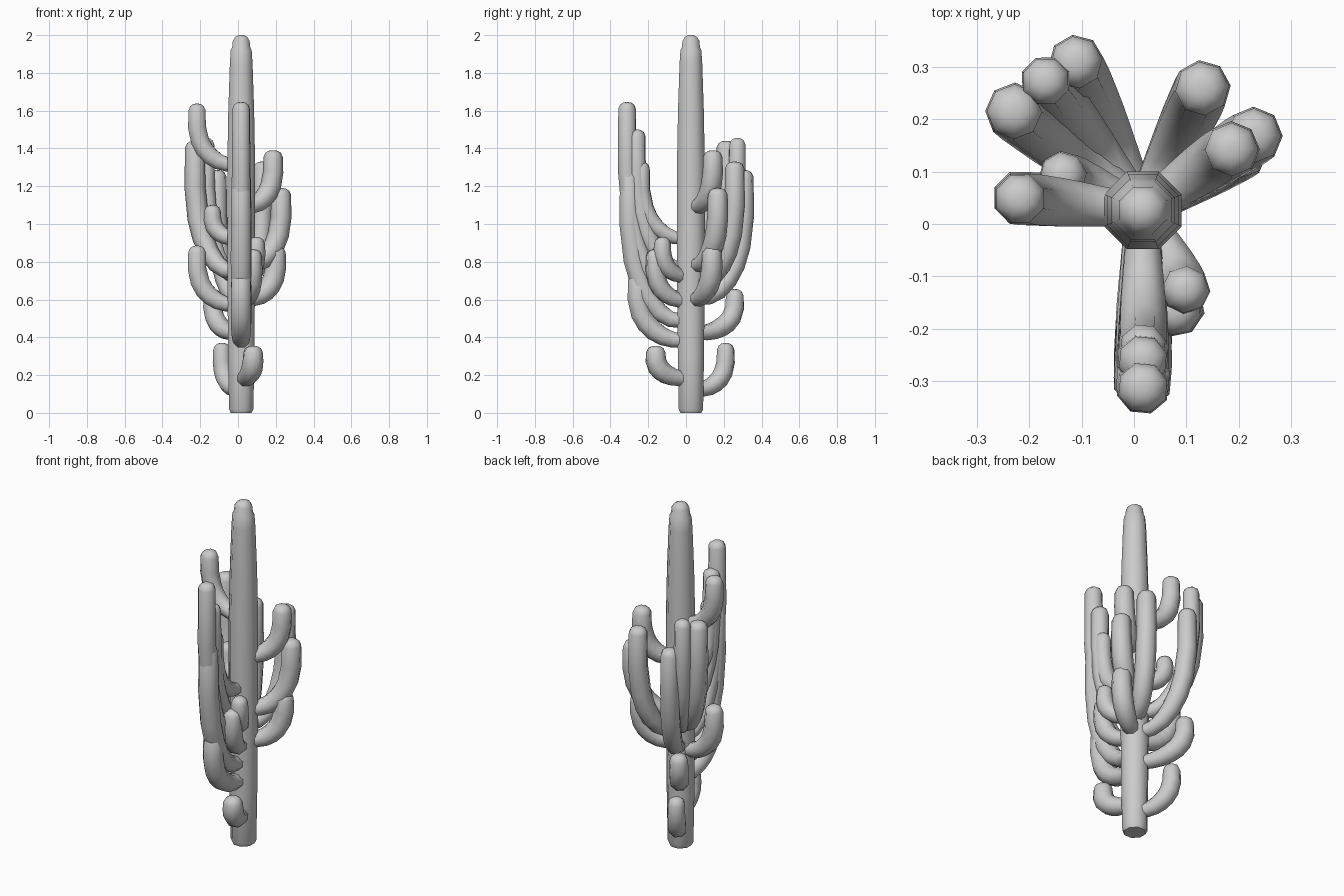
import bpy, bmesh, math
from mathutils import Vector

if "Cube" in bpy.data.objects:
    bpy.data.objects.remove(bpy.data.objects["Cube"])

SIDES = 8
CX, CY = 0.017, 0.026          # trunk axis


def sweep(name, pts, radii):
    """Eight-sided tube along pts, capped at both ends."""
    pts = [Vector(p) for p in pts]
    bm = bmesh.new()
    rings = []
    normal = None
    for i, (p, r) in enumerate(zip(pts, radii)):
        t = (pts[min(i + 1, len(pts) - 1)] - pts[max(i - 1, 0)]).normalized()
        if normal is None:
            normal = t.orthogonal().normalized()
        normal = (normal - t * normal.dot(t)).normalized()
        side = t.cross(normal)
        rings.append([bm.verts.new(p + r * (math.cos(a) * normal + math.sin(a) * side))
                      for a in (2 * math.pi * (k + 0.5) / SIDES for k in range(SIDES))])
    for a, b in zip(rings, rings[1:]):
        for k in range(SIDES):
            j = (k + 1) % SIDES
            bm.faces.new((a[k], a[j], b[j], b[k]))
    bm.faces.new(rings[0][::-1])
    bm.faces.new(rings[-1])
    bmesh.ops.recalc_face_normals(bm, faces=bm.faces)
    me = bpy.data.meshes.new(name)
    bm.to_mesh(me)
    bm.free()
    ob = bpy.data.objects.new(name, me)
    bpy.context.collection.objects.link(ob)
    bpy.context.view_layer.objects.active = ob
    ob.select_set(True)
    bpy.ops.object.shade_smooth_by_angle(angle=math.radians(50))
    ob.select_set(False)
    return ob


# Trunk with a narrowed crown
trunk = [(0, .060), (.02, .070), (.3, .075), (.8, .080), (1.3, .080), (1.6, .074),
         (1.85, .065), (1.92, .060), (1.935, .052), (1.97, .048), (1.99, .035), (2.0, .015)]
sweep("trunk", [(CX, CY, z) for z, _ in trunk], [r for _, r in trunk])

# Arm path: (share of reach, share of rise, radius)
BEND = [(0, 0, .034), (.33, .02, .042), (.52, .07, .047), (.69, .16, .051), (.83, .28, .053),
        (.93, .43, .054), (1.0, .68, .053)]


def arm(name, tip_x, tip_y, tip_z, base_z, size=1.0):
    tip = Vector((tip_x, tip_y, tip_z))
    dx, dy, rise = tip_x - CX, tip_y - CY, tip_z - .03 - base_z
    pts = [(CX + dx * s, CY + dy * s, base_z + rise * h) for s, h, _ in BEND]
    radii = [r * size for _, _, r in BEND]
    # rounded tip
    for drop, r in ((.035, .050), (.013, .040), (.003, .024), (0, .010)):
        pts.append(tip - Vector((0, 0, drop)))
        radii.append(r * size)
    sweep(name, pts, radii)


# Left arms
arm("left_arm_top", -.217, .048, 1.637, 1.31, .97)
arm("left_arm_middle", -.135, .092, 1.10, .92, .9)
arm("left_arm_low", -.217, .05, .885, .57)
# Back left arms
arm("back_left_arm_outer", -.228, .214, 1.44, .74, 1.05)
arm("back_left_arm_tall", -.168, .272, 1.455, .72, .92)
arm("back_left_arm_inner", -.11, .308, 1.285, .60)
arm("back_left_arm_low", -.135, .258, .655, .42)
arm("back_left_arm_bottom", -.085, .21, .37, .12, .95)
# Back right and right arms
arm("back_right_arm", .130, .258, 1.33, .68, 1.03)
arm("right_arm_top", .186, .142, 1.39, 1.09, 1.02)
arm("right_arm_middle", .228, .168, 1.19, .78, 1.05)
arm("right_arm_low", .200, .138, .885, .60, 1.05)
# Front arms
arm("front_arm_tall", .017, -.312, 1.645, .60, .97)
arm("front_arm_second", .017, -.26, 1.50, .76, .95)
arm("front_arm_inner", .017, -.235, 1.33, .92, .9)
arm("front_arm_outer", .017, -.298, 1.28, .48, 1.08)
arm("front_arm_low", .017, -.255, .74, .38, 1.08)
# Front right arms
arm("front_right_arm_top", .098, -.125, .93, .72, .9)
arm("front_right_arm_middle", .08, -.165, .865, .59, .95)
arm("front_right_arm_bottom", .08, -.16, .355, .18, 1.05)
